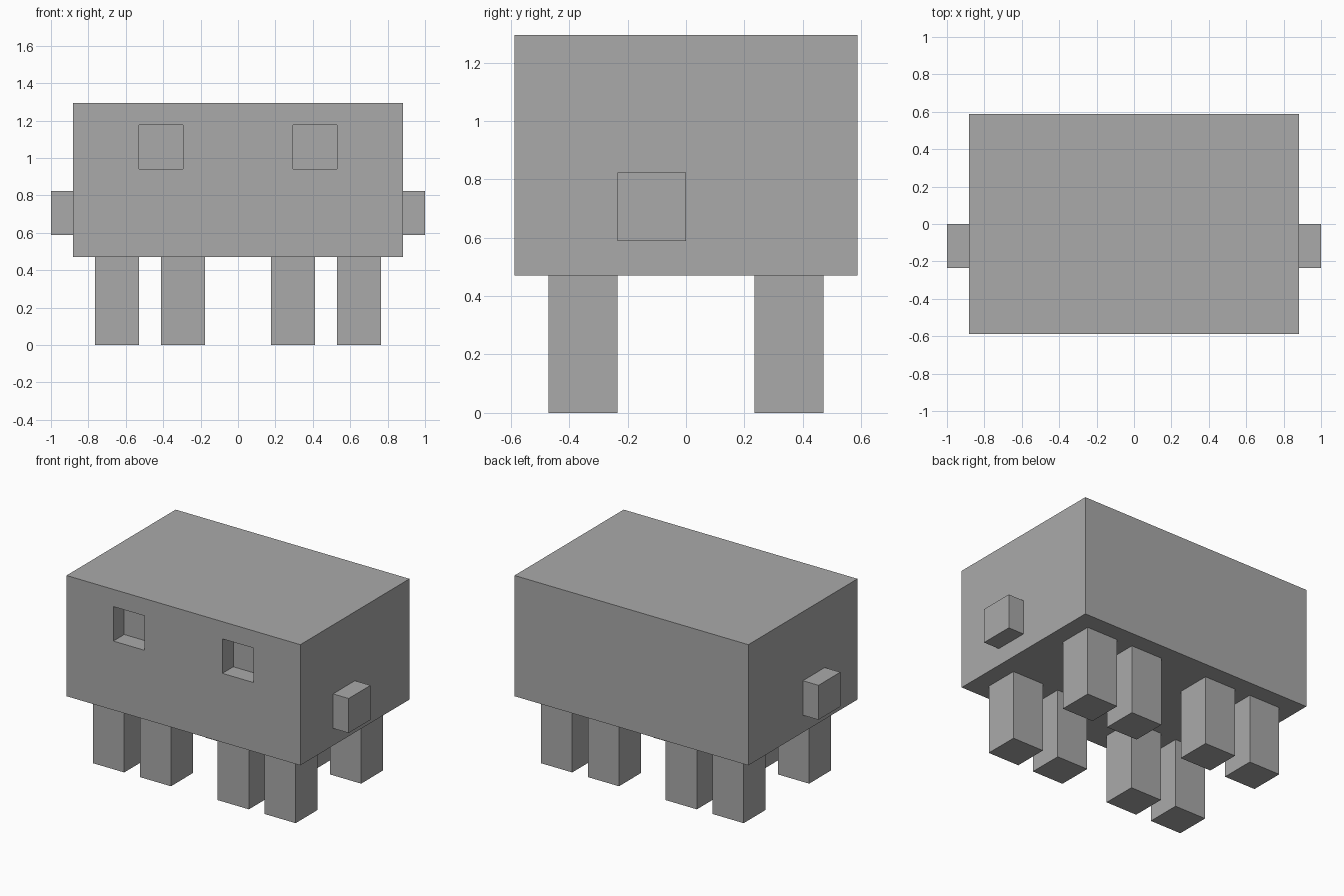
import bpy

if "Cube" in bpy.data.objects:
    bpy.data.objects.remove(bpy.data.objects["Cube"])

U = 1 / 17  # block unit: the model is 34 units wide

grey = bpy.data.materials.new("plain grey")
grey.diffuse_color = (0.4, 0.4, 0.4, 1)
grey.use_nodes = True
grey.node_tree.nodes["Principled BSDF"].inputs["Base Color"].default_value = grey.diffuse_color


def box(name, x, y, z):
    """Box spanning the given (min, max) ranges in block units."""
    spans = (x, y, z)
    bpy.ops.mesh.primitive_cube_add(size=1, location=[(a + b) / 2 * U for a, b in spans])
    ob = bpy.context.object
    ob.name = name
    ob.scale = [(b - a) * U for a, b in spans]
    bpy.ops.object.transform_apply(location=True, rotation=False, scale=True)
    ob.data.materials.append(grey)
    return ob


def mirrored(a, b, side):
    return tuple(sorted((a * side, b * side)))


# Body
body = box("body", (-15, 15), (-10, 10), (8, 22))

for side, label in ((-1, "left"), (1, "right")):
    # Recessed square eye in the front of the body
    cutter = box(f"{label}_eye_cutter", mirrored(5, 9, side), (-11, -8), (16, 20))
    cutter.hide_render = True
    cutter.display_type = 'WIRE'
    cut = body.modifiers.new(f"{label}_eye_socket", 'BOOLEAN')
    cut.operation = 'DIFFERENCE'
    cut.solver = 'EXACT'
    cut.object = cutter

    # Short arm
    box(f"{label}_arm", mirrored(15, 17, side), (-4, 0), (10, 14))

    # Two front and two back legs
    for row, y in (("front", (-8, -4)), ("back", (4, 8))):
        for place, x in (("inner", (3, 7)), ("outer", (9, 13))):
            box(f"{label}_{row}_{place}_leg", mirrored(*x, side), y, (0, 8))
